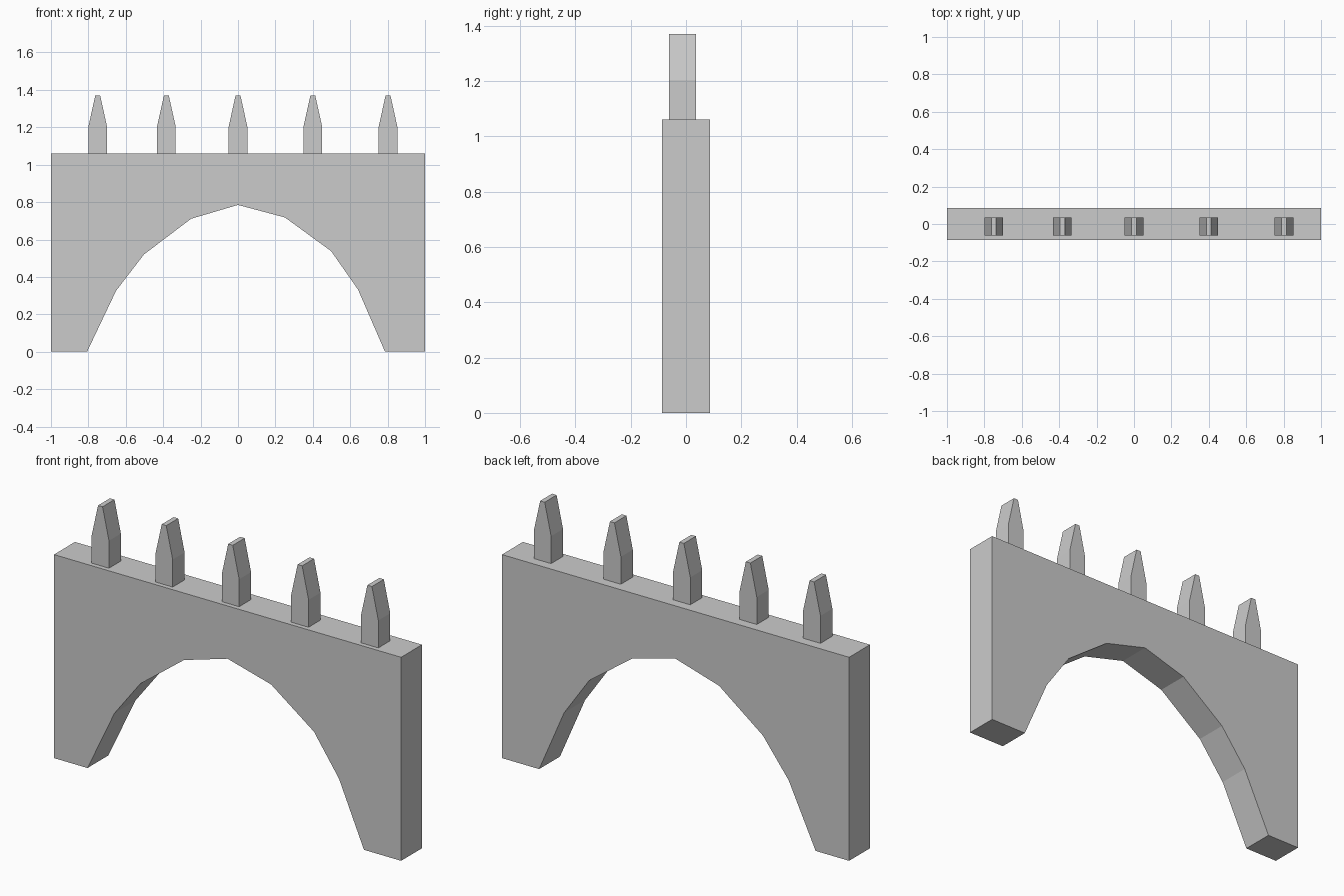
import bpy
import bmesh

if "Cube" in bpy.data.objects:
    bpy.data.objects.remove(bpy.data.objects["Cube"])


def extrude_profile(name, points, y_front, y_back):
    """Extrude a closed x-z outline from y_front to y_back."""
    bm = bmesh.new()
    face = bm.faces.new([bm.verts.new((x, y_front, z)) for x, z in points])
    result = bmesh.ops.extrude_face_region(bm, geom=[face])
    moved = [g for g in result["geom"] if isinstance(g, bmesh.types.BMVert)]
    bmesh.ops.translate(bm, verts=moved, vec=(0, y_back - y_front, 0))
    bmesh.ops.recalc_face_normals(bm, faces=bm.faces)
    mesh = bpy.data.meshes.new(name)
    bm.to_mesh(mesh)
    bm.free()
    obj = bpy.data.objects.new(name, mesh)
    bpy.context.collection.objects.link(obj)
    return obj


WALL_TOP = 1.06

# Wall with a faceted, slightly uneven arch opening
arch = [(-0.807, 0), (-0.652, 0.326), (-0.503, 0.52), (-0.251, 0.711), (0, 0.785),
        (0.251, 0.718), (0.498, 0.538), (0.642, 0.332), (0.786, 0)]
outline = [(-1, WALL_TOP), (-1, 0)] + arch + [(1, 0), (1, WALL_TOP)]
extrude_profile("arch_wall", outline, -0.086, 0.086)

# Row of pointed pickets, sunk slightly into the wall top
picket = [(-0.05, WALL_TOP - 0.01), (0.05, WALL_TOP - 0.01), (0.05, 1.203),
          (0.013, 1.37), (-0.013, 1.37), (-0.05, 1.203)]
for i, x in enumerate((-0.75, -0.383, 0, 0.4, 0.802)):
    obj = extrude_profile(f"picket_{i + 1}", picket, -0.062, 0.036)
    obj.location.x = x
